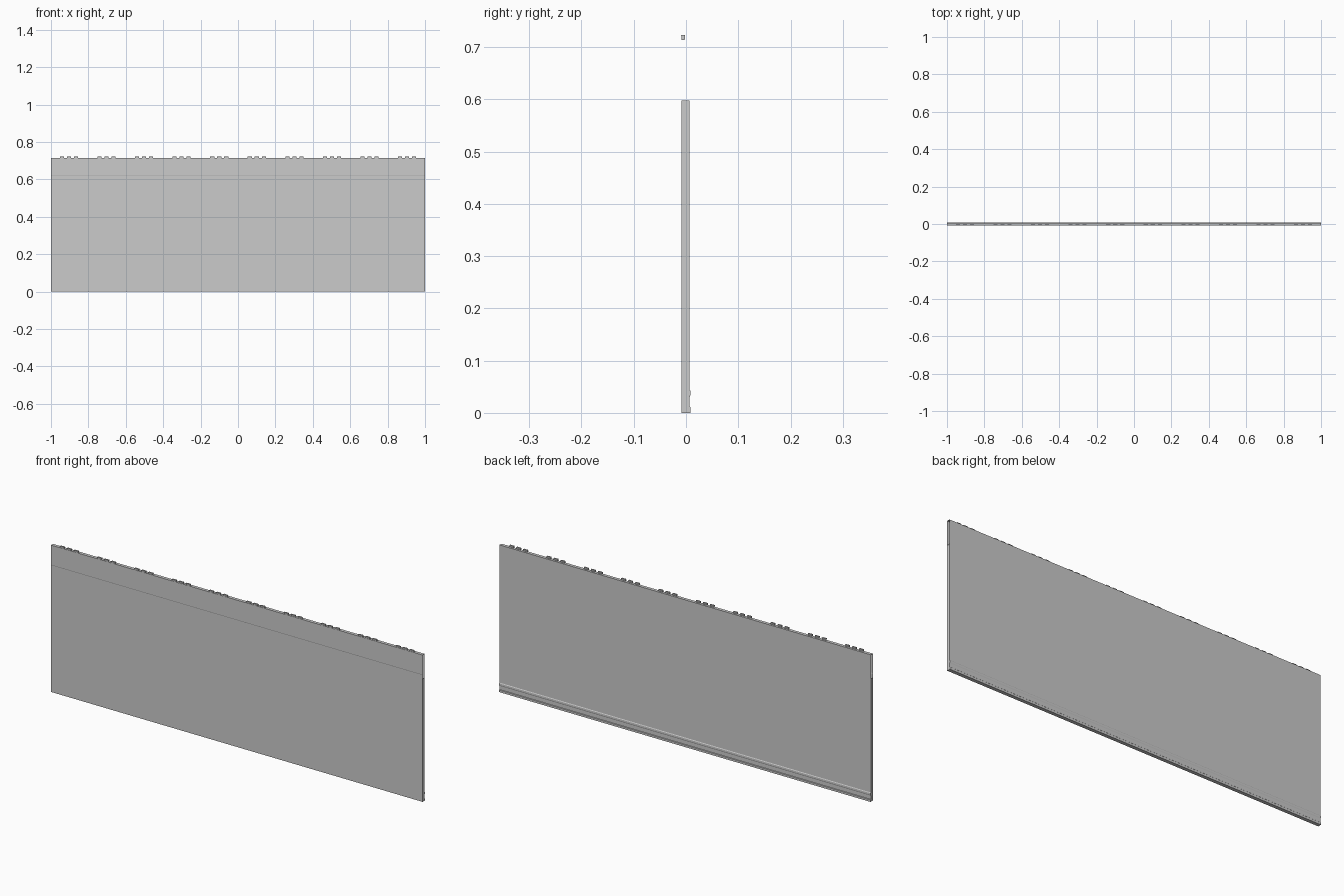
import bpy, bmesh

if "Cube" in bpy.data.objects:
    bpy.data.objects.remove(bpy.data.objects["Cube"])


def make_object(name, bm):
    mesh = bpy.data.meshes.new(name)
    bmesh.ops.recalc_face_normals(bm, faces=bm.faces)
    bm.to_mesh(mesh)
    bm.free()
    obj = bpy.data.objects.new(name, mesh)
    bpy.context.collection.objects.link(obj)
    return obj


def box(bm, x0, x1, y0, y1, z0, z1, taper=0.0):
    lo = [bm.verts.new(p) for p in ((x0, y0 + taper, z0), (x1, y0 + taper, z0),
                                    (x1, y1 - taper, z0), (x0, y1 - taper, z0))]
    hi = [bm.verts.new(p) for p in ((x0, y0, z1), (x1, y0, z1), (x1, y1, z1), (x0, y1, z1))]
    bm.faces.new(lo)
    bm.faces.new(hi)
    for i in range(4):
        j = (i + 1) % 4
        bm.faces.new((lo[i], lo[j], hi[j], hi[i]))


# Profile (y, z): front skin with upper lip, top flange, back skin, ribbed foot
PROFILE = [(-0.0083, 0), (-0.0083, 0.617), (-0.0092, 0.620), (-0.0092, 0.715),
           (0.0065, 0.715), (0.0065, 0.045), (0.0085, 0.042), (0.0085, 0.034),
           (0.0070, 0.030), (0.0070, 0.012), (0.0090, 0.010), (0.0090, 0)]

# Panel skin, open at the upper ends
bm = bmesh.new()
left = [bm.verts.new((-1, y, z)) for y, z in PROFILE]
right = [bm.verts.new((1, y, z)) for y, z in PROFILE]
for i in range(len(PROFILE)):
    j = (i + 1) % len(PROFILE)
    bm.faces.new((left[i], right[i], right[j], left[j]))
make_object("panel_skin", bm)

# End caps closing the lower part of each end
CAP = [(-0.0083, 0), (-0.0083, 0.598), (0.0065, 0.598)] + PROFILE[5:]
bm = bmesh.new()
for x in (-1, 1):
    bm.faces.new([bm.verts.new((x, y, z)) for y, z in CAP])
make_object("end_caps", bm)

# Groups of three small teeth along the top edge
bm = bmesh.new()
for g in range(10):
    for t in (-1, 0, 1):
        cx = -0.904 + g * 0.2009 + t * 0.0375
        box(bm, cx - 0.011, cx + 0.011, -0.0092, -0.0015, 0.714, 0.7235, 0.001)
make_object("top_teeth", bm)
